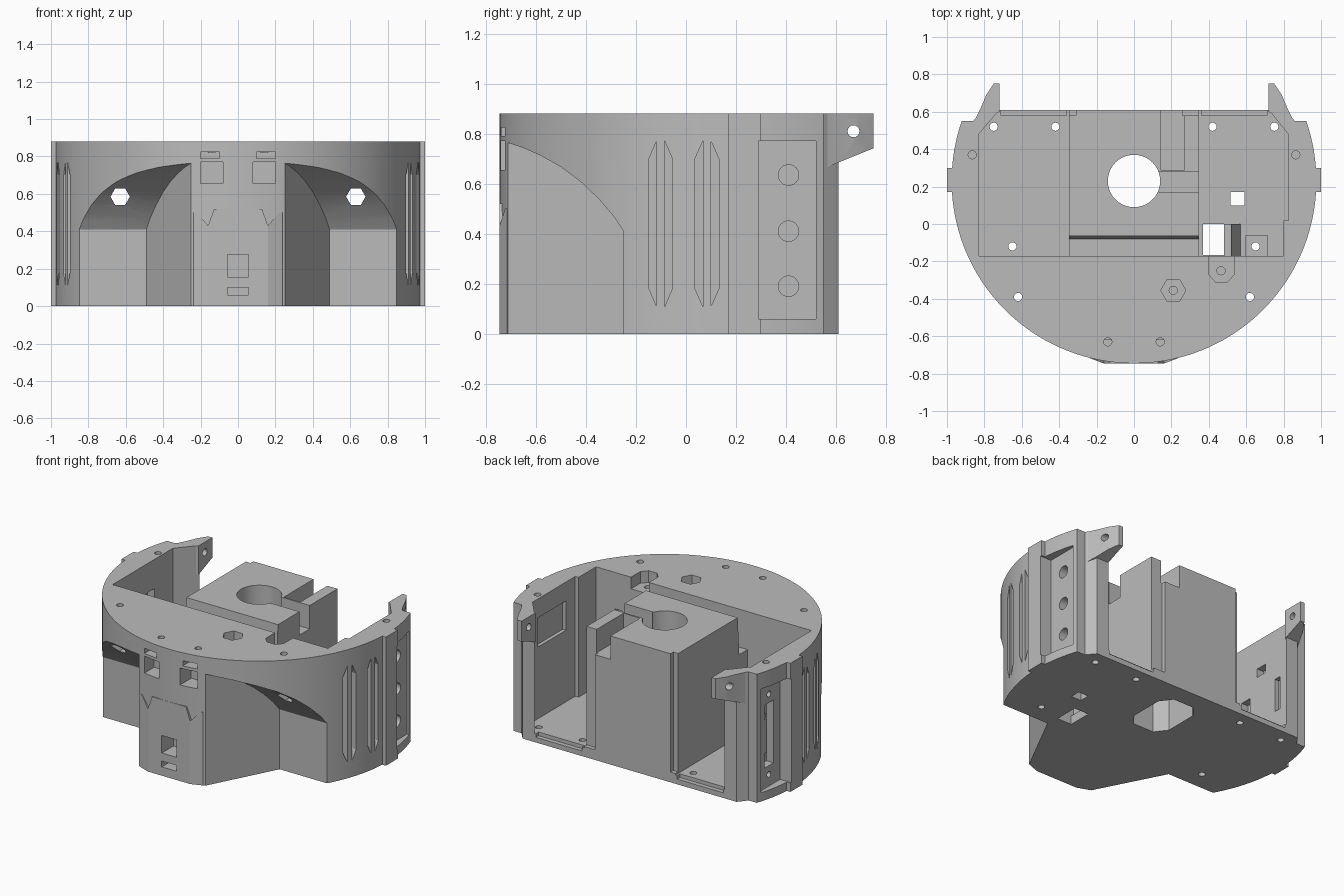
import bpy, bmesh
from math import sin, cos, asin, pi, sqrt

if "Cube" in bpy.data.objects:
    bpy.data.objects.remove(bpy.data.objects["Cube"], do_unlink=True)

grey = bpy.data.materials.new("plain_grey")
grey.use_nodes = True
colour = (0.5, 0.5, 0.5, 1)
grey.diffuse_color = colour
grey.node_tree.nodes["Principled BSDF"].inputs["Base Color"].default_value = colour

H, R, CY = 0.88, 0.975, 0.23      # height, radius, circle centre
FLOOR = 0.06


def prism(name, pts, axis, lo, hi):
    """Extrude a 2D outline along an axis."""
    place = {"x": lambda u, v, w: (w, u, v),
             "y": lambda u, v, w: (u, w, v),
             "z": lambda u, v, w: (u, v, w)}[axis]
    bm = bmesh.new()
    a = [bm.verts.new(place(u, v, lo)) for u, v in pts]
    b = [bm.verts.new(place(u, v, hi)) for u, v in pts]
    bm.faces.new(a)
    bm.faces.new(b)
    for i in range(len(pts)):
        j = (i + 1) % len(pts)
        bm.faces.new((a[i], a[j], b[j], b[i]))
    bmesh.ops.recalc_face_normals(bm, faces=bm.faces)
    mesh = bpy.data.meshes.new(name)
    bm.to_mesh(mesh)
    bm.free()
    mesh.materials.append(grey)
    ob = bpy.data.objects.new(name, mesh)
    bpy.context.collection.objects.link(ob)
    return ob


def rect(u0, u1, v0, v1):
    return [(u0, v0), (u1, v0), (u1, v1), (u0, v1)]


def ring(u, v, r, n=24):
    return [(u + r * cos(2 * pi * i / n), v + r * sin(2 * pi * i / n)) for i in range(n)]


def boolean(ob, other, mode):
    mod = ob.modifiers.new("bool", "BOOLEAN")
    mod.operation, mod.solver, mod.object = mode, "EXACT", other
    bpy.context.view_layer.objects.active = ob
    bpy.ops.object.modifier_apply(modifier=mod.name)


def cut(targets, pts, axis, lo, hi):
    cutter = prism("cutter", pts, axis, min(lo, hi), max(lo, hi))
    for ob in targets:
        boolean(ob, cutter, "DIFFERENCE")
    bpy.data.objects.remove(cutter, do_unlink=True)


def side_x(y):
    return sqrt(R * R - (y - CY) ** 2)


def arc(a0, a1, n):
    return [(R * cos(a0 + (a1 - a0) * i / n), CY + R * sin(a0 + (a1 - a0) * i / n))
            for i in range(n + 1)]


# Round shell with side ribs and a flat back
half = arc(-pi / 2, asin((0.17 - CY) / R), 40)
half += [(1, 0.17), (1, 0.30)]
half += arc(asin((0.30 - CY) / R), asin((0.55 - CY) / R), 8)
half += [(0.86, 0.55), (0.81, 0.61)]
outline = half + [(-x, y) for x, y in reversed(half[1:])]
shell = prism("round_shell", outline, "z", 0, H)

# Open equipment bay, with a lip at the back edge of the floor
bay = [(-0.83, -0.17), (0.80, -0.17), (0.80, 0.02), (0.825, 0.02), (0.825, 0.48),
       (0.72, 0.61), (0.72, 0.7), (-0.72, 0.7), (-0.72, 0.61), (-0.83, 0.48)]
cut([shell], bay, "z", FLOOR, 1)
for s in (-1, 1):
    cut([shell], rect(s * 0.36, s * 0.71, 0.58, 0.7), "z", 0.035, 0.1)

# Central hub with a sloping front step and side slots
hub = prism("central_hub", rect(-0.347, 0.347, -0.17, 0.61), "z", FLOOR, H)
cut([hub], [(-0.3, 0.62), (-0.08, 0.62), (-0.055, 1), (-0.3, 1)], "x", -0.5, 0.5)
cut([hub], rect(0.145, 0.27, 0.29, 0.7), "z", 0.72, 1)
cut([hub], rect(0.13, 0.4, 0.17, 0.28), "z", 0.72, 1)
cut([hub], rect(0.26, 0.4, 0.58, 0.7), "z", FLOOR + 0.01, 1)
cut([hub], rect(-0.4, -0.31, 0.58, 0.7), "z", FLOOR + 0.01, 1)
cut([hub, shell], ring(0, CY, 0.14, 40), "z", -0.1, 1)
keyhole = [(-0.14, 0.17), (-0.08, 0.09), (0.08, 0.09), (0.14, 0.17),
           (0.14, 0.40), (0.08, 0.48), (-0.08, 0.48), (-0.14, 0.40)]
cut([hub, shell], keyhole, "z", -0.1, 0.6)

# Arched wheel recesses either side of the nose
roof = [(-0.25, 0.41), (-0.29, 0.47), (-0.35, 0.54), (-0.42, 0.607), (-0.5, 0.667),
        (-0.58, 0.712), (-0.65, 0.743), (-0.715, 0.765), (-0.9, 0.81)]
for s in (-1, 1):
    recess = prism("cutter", [(-0.9, -0.1), (-0.25, -0.1)] + roof, "x", -1.2, 1.2)
    plan = [(0.154, -0.9), (0.49, -0.25), (0.49, -0.2), (1.1, -0.2), (1.1, -0.9)]
    limit = prism("cutter", [(s * x, y) for x, y in plan], "z", -0.2, 1)
    boolean(recess, limit, "INTERSECT")
    boolean(shell, recess, "DIFFERENCE")
    for ob in (recess, limit):
        bpy.data.objects.remove(ob, do_unlink=True)
    cut([shell], ring(s * 0.63, 0.585, 0.052, 6), "y", -0.7, -0.1)

# Flat nose plate with a tapering top
nose_plan = [(-0.25, -0.7), (-0.235, -0.718), (-0.16, -0.746),
             (0.16, -0.746), (0.235, -0.718), (0.25, -0.7)]
nose = prism("nose_plate", nose_plan, "z", 0, 0.52)
for s in (-1, 1):
    cut([nose], [(s * 0.1, 0.6), (s * 0.16, 0.43), (s * 0.22, 0.5), (s * 0.3, 0.5),
                 (s * 0.3, 0.6)], "y", -0.8, -0.6)

# Cable slots in the nose
for s in (-1, 1):
    cut([shell], rect(s * 0.08, s * 0.2, 0.655, 0.77), "y", -0.9, -0.62)
    cut([shell], rect(s * 0.1, s * 0.2, 0.79, 0.825), "y", -0.9, -0.62)
for z0, z1 in ((0.155, 0.275), (0.06, 0.1)):
    cut([shell, nose], rect(-0.055, 0.055, z0, z1), "y", -0.9, -0.62)

# Tall grip slits and flat side panels
for s in (-1, 1):
    for short, tall in ((-0.148, -0.118), (-0.055, -0.085), (0.036, 0.067), (0.131, 0.1)):
        slit = [(short, 0.18), (tall, 0.11), (tall, 0.77), (short, 0.70)]
        cut([shell], slit, "x", s * (side_x(short) - 0.04), s * 1.1)
    cut([shell], rect(0.29, 0.52, FLOOR, 0.77), "x", s * 0.915, s * 1.1)

# Left panel: three round ports; right panel: a stepped socket
for z in (0.19, 0.41, 0.635):
    cut([shell], ring(0.41, z, 0.041), "x", 0.86, 1.1)
socket = [(0.36, 0.2), (0.46, 0.2), (0.46, 0.3), (0.43, 0.3), (0.43, 0.53), (0.46, 0.53),
          (0.46, 0.63), (0.36, 0.63)]
cut([shell], socket, "x", -1.1, -0.86)
cut([shell], rect(0.37, 0.42, 0.3, 0.53), "x", -1.1, -0.8)
for z in (0.14, 0.69):
    cut([shell], ring(0.41, z, 0.02), "x", -1.1, -0.86)

# Shallow pockets inside the bay walls
cut([shell], rect(0.12, 0.42, 0.55, 0.75), "x", 0.7, 0.85)
for y0, y1, z0, z1 in ((0.05, 0.13, 0.4, 0.5), (0.2, 0.28, 0.62, 0.68)):
    cut([shell], rect(y0, y1, z0, z1), "x", -0.88, -0.7)

# Screw holes, nut pockets and floor openings
for x, y in ((0.75, 0.52), (0.42, 0.52), (0.65, -0.12), (0.62, -0.39)):
    for s in (-1, 1):
        cut([shell], ring(s * x, y, 0.022, 16), "z", -0.1, 1)
for x, y in ((0.865, 0.37), (0.14, -0.63)):
    for s in (-1, 1):
        cut([shell], ring(s * x, y, 0.022, 16), "z", 0.82, 1)
cut([shell], ring(0.21, -0.355, 0.067, 6), "z", 0.8, 1)
cut([shell], [(0.40, -0.1), (0.40, -0.27), (0.435, -0.31), (0.5, -0.31), (0.535, -0.27),
              (0.535, -0.1)], "z", 0.8, 1)
for x, y in ((0.21, -0.355), (0.465, -0.25)):
    cut([shell], ring(x, y, 0.022, 16), "z", 0.7, 1)
cut([shell], rect(0.515, 0.59, 0.1, 0.17), "z", -0.1, 0.2)
cut([shell], rect(0.37, 0.48, -0.165, 0.0), "z", -0.1, 0.2)

# Chute beside the floor opening and a small pad
chute = prism("cable_chute", [(0.48, FLOOR), (0.57, FLOOR), (0.52, 0.26), (0.48, 0.26)],
              "y", -0.17, 0.0)
pad = prism("floor_pad", rect(0.595, 0.715, -0.17, -0.06), "z", FLOOR, 0.1)
cut([pad], ring(0.65, -0.12, 0.022, 16), "z", 0, 1)

# Rear mounting ears
parts = [shell, hub, nose, chute, pad]
ear_plan = [(0.72, 0.6), (0.72, 0.75), (0.75, 0.75), (0.79, 0.69), (0.82, 0.62), (0.85, 0.56),
            (0.8, 0.56)]
for s, side in ((1, "left"), (-1, "right")):
    ear = prism(side + "_rear_ear", [(s * x, y) for x, y in ear_plan], "z", 0.6, H)
    cut([ear], [(0.5, 0.5), (0.8, 0.5), (0.8, 0.74), (0.745, 0.74), (0.61, 0.685),
                (0.5, 0.64)], "x", s * 0.6, s * 1)
    cut([ear], ring(0.67, 0.81, 0.024, 16), "x", s * 0.6, s * 1)
    parts.append(ear)

# Smooth curved walls, crisp edges
bpy.ops.object.select_all(action="DESELECT")
for ob in parts:
    ob.select_set(True)
bpy.context.view_layer.objects.active = shell
bpy.ops.object.shade_smooth_by_angle(angle=pi / 9)
